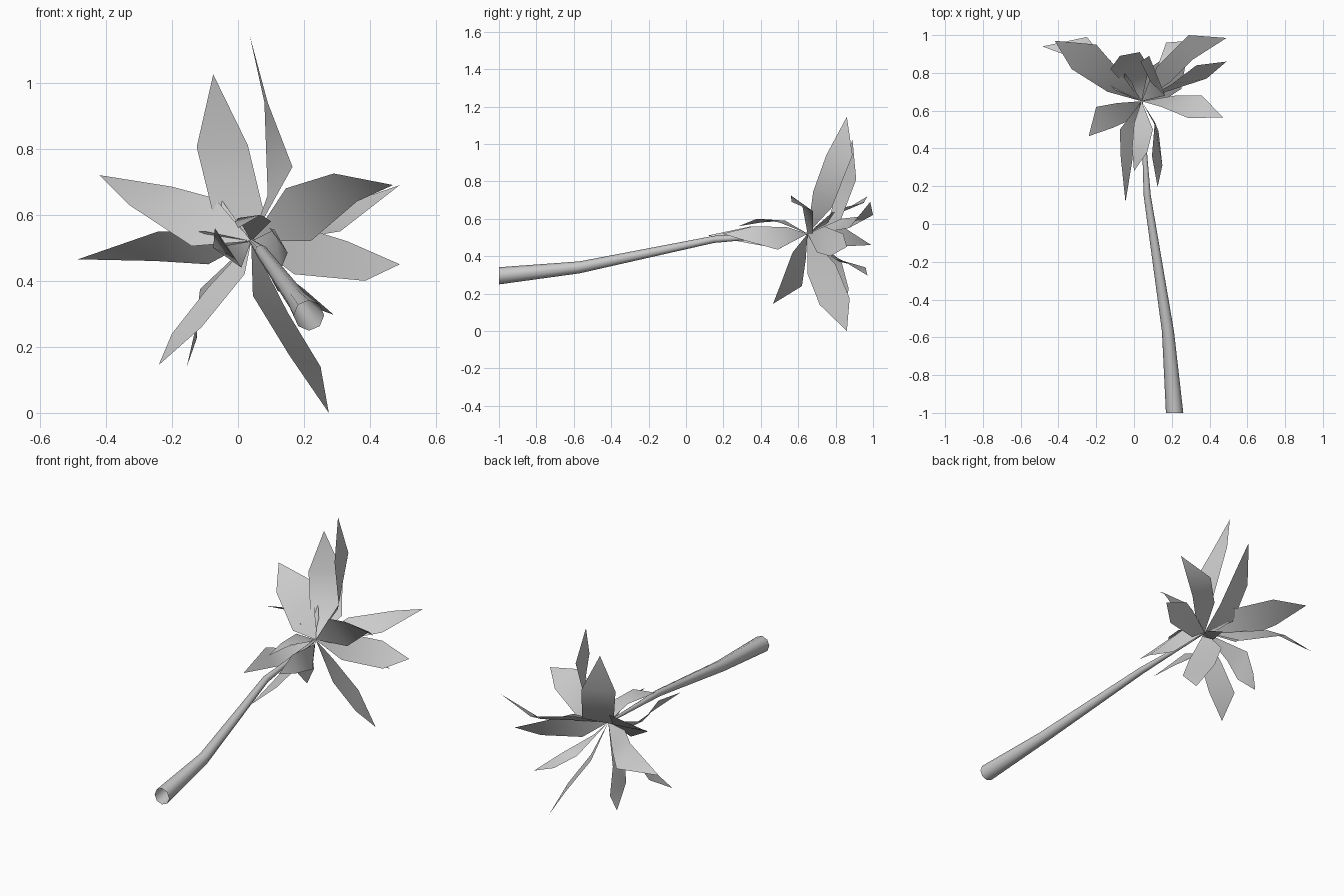
import bpy
import bmesh
import math
from mathutils import Vector

# Frond coordinates are given in hundredths of a unit
UNIT = 0.01
CROWN = Vector((4, 65, 52)) * UNIT

if "Cube" in bpy.data.objects:
    bpy.data.objects.remove(bpy.data.objects["Cube"], do_unlink=True)


def make_material(name, value):
    material = bpy.data.materials.new(name)
    material.use_nodes = True
    colour = (value, value, value, 1)
    material.diffuse_color = colour
    shader = next(n for n in material.node_tree.nodes if n.type == "BSDF_PRINCIPLED")
    shader.inputs["Base Color"].default_value = colour
    return material


GREY = make_material("plain grey", 0.6)


def finish(name, bm):
    """Turn a bmesh into a smooth shaded object with the grey material."""
    mesh = bpy.data.meshes.new(name)
    for face in bm.faces:
        face.smooth = True
    bm.to_mesh(mesh)
    bm.free()
    mesh.materials.append(GREY)
    obj = bpy.data.objects.new(name, mesh)
    bpy.context.scene.collection.objects.link(obj)
    return obj


def trunk(name, stations, sides):
    """Loft upright rings, each given as a centre and a radius."""
    bm = bmesh.new()
    rings = []
    for x, y, z, radius in stations:
        ring = []
        for i in range(sides):
            angle = math.tau * i / sides
            offset = Vector((math.cos(angle), 0, math.sin(angle))) * radius
            ring.append(bm.verts.new(Vector((x, y, z)) + offset))
        rings.append(ring)
    for lower, upper in zip(rings, rings[1:]):
        for i in range(sides):
            j = (i + 1) % sides
            bm.faces.new((lower[i], lower[j], upper[j], upper[i]))
    bmesh.ops.recalc_face_normals(bm, faces=bm.faces)
    return finish(name, bm)


def frond(name, tip, outer, inner):
    """Leaf blade: crown point, inner pair, outer pair and pointed tip."""
    bm = bmesh.new()
    root = bm.verts.new(CROWN)
    in_a, in_b, out_a, out_b, end = [
        bm.verts.new(Vector(p) * UNIT) for p in (*inner, *outer, tip)]
    bm.faces.new((root, in_b, in_a))
    bm.faces.new((in_a, in_b, out_b, out_a))
    bm.faces.new((out_a, out_b, end))
    return finish(name, bm)


# Leaning trunk, open at its foot
trunk("trunk", [
    (0.215, -1, 0.295, 0.046),
    (0.18, -0.57, 0.34, 0.032),
    (0.07, 0.15, 0.49, 0.019),
    (0.06, 0.32, 0.5, 0.014),
    (0.04, 0.65, 0.52, 0.006),
], sides=8)

# Fronds above the crown
frond("tall_frond", tip=(3.5, 86, 114.5),
      outer=((9, 75, 94), (8, 89, 94)), inner=((16.5, 68, 74.5), (9, 78, 66)))
frond("upper_frond", tip=(-7.5, 89, 102.5),
      outer=((-12.5, 82, 80.5), (3, 91, 81)), inner=((-7, 76, 58), (8, 83, 60)))
frond("young_shoot", tip=(-5, 80, 64.5),
      outer=((-5, 75, 57), (-1, 75, 59)), inner=((-2, 70, 54), (1, 70, 56)))

# Fronds on the right side
frond("right_upper_frond", tip=(-42, 97, 72),
      outer=((-20, 95, 68.5), (-33, 82, 63)), inner=((-7, 80, 65), (-14, 70, 50.5)))
frond("right_middle_frond", tip=(-48.5, 94, 46.5),
      outer=((-25, 99, 46), (-24, 85, 55)), inner=((-9, 80, 45), (-10, 71, 55)))
frond("right_lower_frond", tip=(-24, 46.5, 14.5),
      outer=((-20, 62, 24), (-11, 51, 26)), inner=((-9, 64, 38), (2, 57, 42)))
frond("right_hanging_frond", tip=(-15.5, 85, 14),
      outer=((-12.5, 87, 22.5), (-13, 73, 25)), inner=((-11.5, 83, 37.5), (-9, 69, 37)))

# Fronds on the left side
frond("left_front_frond", tip=(47, 56.5, 69),
      outer=((29, 56, 72.5), (36, 68, 64)), inner=((14.5, 62, 68), (22, 68, 52)))
frond("left_back_frond", tip=(49, 98.5, 69),
      outer=((29, 100, 62), (31, 87, 55)), inner=((12, 83, 60), (19, 75, 53)))
frond("left_middle_frond", tip=(49, 86, 45),
      outer=((33, 84, 52), (38.5, 77, 40)), inner=((20, 74, 56), (17, 70, 42)))
frond("left_drooping_frond", tip=(29, 97, 29.7),
      outer=((17, 96, 34), (20, 84, 37.5)), inner=((12, 82, 37), (10, 70, 45)))
frond("left_hanging_frond", tip=(27.5, 86, 0),
      outer=((25, 71.5, 14), (15.5, 87.5, 17.5)), inner=((15, 65, 30.5), (4.5, 80, 35.5)))

# Fronds reaching forward along the trunk
frond("forward_right_frond", tip=(-4.5, 11.5, 51),
      outer=((-7, 35, 56), (-1, 33, 47)), inner=((-7.5, 50, 50), (1, 50, 44)))
frond("forward_left_frond", tip=(12.5, 19.5, 52),
      outer=((9.5, 36, 56), (15, 31, 48.5)), inner=((11, 54, 55.5), (13, 49, 43.5)))
frond("forward_top_frond", tip=(0, 28, 56),
      outer=((-1, 40, 58), (7, 38, 60)), inner=((0, 53, 59), (10, 50, 58)))
